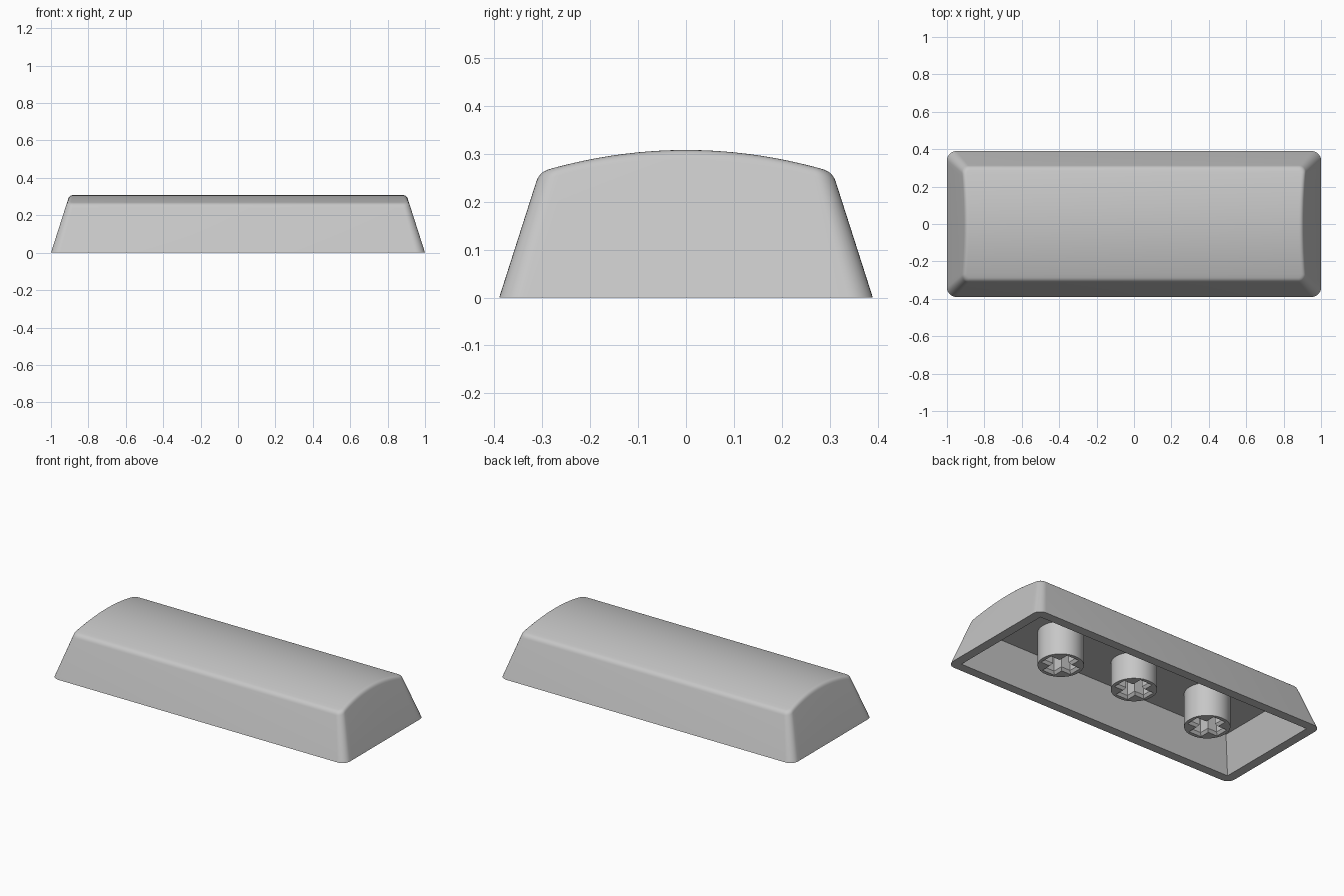
import bpy, bmesh, math

if "Cube" in bpy.data.objects:
    bpy.data.objects.remove(bpy.data.objects["Cube"])

HX, HY, TAPER = 1.0, 0.39, 0.32      # base half sizes and wall slope
CEILING, WALL = 0.206, 0.056         # cavity height and rim thickness
SAG, CROWN = 0.046, 0.308            # crown drop at the long edges, peak height

gray = bpy.data.materials.new("light gray plastic")
gray.diffuse_color = (0.57, 0.57, 0.57, 1)
gray.use_nodes = True
gray.node_tree.nodes["Principled BSDF"].inputs["Base Color"].default_value = gray.diffuse_color


def finish(bm, name):
    bmesh.ops.remove_doubles(bm, verts=bm.verts[:], dist=1e-5)
    bmesh.ops.recalc_face_normals(bm, faces=bm.faces[:])
    mesh = bpy.data.meshes.new(name)
    bm.to_mesh(mesh)
    bm.free()
    mesh.materials.append(gray)
    ob = bpy.data.objects.new(name, mesh)
    bpy.context.collection.objects.link(ob)
    bpy.ops.object.select_all(action='DESELECT')
    ob.select_set(True)
    bpy.context.view_layer.objects.active = ob
    bpy.ops.object.shade_smooth_by_angle(angle=math.radians(30))
    return ob


# Right half of a rounded rectangle: (corner x, corner y, arc x, arc y)
STEPS, SPAN = 8, 32
half = []
for k in range(STEPS + 1):
    a = math.radians(-90 + 90 * k / STEPS)
    half.append((-1, math.cos(a), math.sin(a)))
for k in range(1, SPAN):
    half.append((-1 + 2 * k / SPAN, 1, 0))
for k in range(STEPS + 1):
    a = math.radians(90 * k / STEPS)
    half.append((1, math.cos(a), math.sin(a)))


def foot(p, z, inset=0.0, sharp=False):
    """Outline point of the tapered body at height z."""
    side, ax, ay = p
    r = 0 if sharp else 0.05 - 0.05 * z - inset
    hx, hy = HX - TAPER * z - inset, HY - TAPER * z - inset
    return hx - r + r * ax, side * (hy - r) + r * ay


def crown(y):
    return CROWN - SAG * (y / 0.306) ** 2


def rim_height(p):
    z = 0.28
    for _ in range(15):
        z = crown(foot(p, z)[1])
    return z


# Stack of rings: inner ceiling, inner rim, outer rim, wall, rounded top edge
F = 0.02
rows = []
for p in half:
    zr = rim_height(p)
    row = [(*foot(p, CEILING, WALL, True), CEILING),
           (*foot(p, 0, WALL, True), 0),
           (*foot(p, 0), 0)]
    a = (*foot(p, zr - F), zr - F)
    b = (*foot(p, zr), zr)
    cx, cy = foot(p, zr, F)
    c = (cx, cy, crown(cy))
    for k in range(7):
        t = k / 6
        row.append(tuple((1 - t) ** 2 * u + 2 * t * (1 - t) * v + t * t * w
                         for u, v, w in zip(a, b, c)))
    rows.append(row)

bm = bmesh.new()
right = [[bm.verts.new(q) for q in row] for row in rows]
left = [[bm.verts.new((-q[0], q[1], q[2])) for q in row] for row in rows]
loop = right + left[::-1]
for i in range(len(loop)):
    m, n = loop[i], loop[(i + 1) % len(loop)]
    for j in range(len(m) - 1):
        bm.faces.new((m[j], n[j], n[j + 1], m[j + 1]))
# Strips running lengthwise close the crown and the cavity ceiling
for i in range(len(half) - 1):
    for j in (0, -1):
        bm.faces.new((right[i][j], right[i + 1][j], left[i + 1][j], left[i][j]))
bmesh.ops.dissolve_degenerate(bm, dist=1e-6, edges=bm.edges[:])
finish(bm, "cap_shell")


def cross(length, width):
    quarter = [(length, -width), (length, width), (width, width)]
    pts = []
    for k in range(4):
        c, s = round(math.cos(k * math.pi / 2)), round(math.sin(k * math.pi / 2))
        pts += [(x * c - y * s, x * s + y * c) for x, y in quarter]
    return pts


# Round mounting post with a chamfered cross-shaped socket
def stem(name, x0, z0):
    bm = bmesh.new()

    def ring(pts, z):
        return [bm.verts.new((x0 + x, y, z)) for x, y in pts]

    def bridge(a, b):
        n = len(a)
        for i in range(n):
            bm.faces.new((a[i], a[(i + 1) % n], b[(i + 1) % n], b[i]))

    circle = [(0.126 * math.cos(k * math.tau / 48), 0.126 * math.sin(k * math.tau / 48))
              for k in range(48)]
    low, high = ring(circle, z0), ring(circle, CEILING + 0.01)
    mouth = ring(cross(0.104, 0.042), z0)
    throat = ring(cross(0.092, 0.030), z0 + 0.016)
    floor = ring(cross(0.092, 0.030), CEILING - 0.02)
    bridge(low, high)
    bridge(mouth, throat)
    bridge(throat, floor)
    bm.faces.new(high)
    bm.faces.new(floor)
    edges = [bm.edges.get((r[i], r[(i + 1) % len(r)]))
             for r in (low, mouth) for i in range(len(r))]
    bmesh.ops.triangle_fill(bm, use_beauty=True, edges=edges, normal=(0, 0, -1))
    finish(bm, name)


stem("center_stem", 0, 0.042)
stem("right_stem", 0.52, 0.002)
stem("left_stem", -0.52, 0.002)
